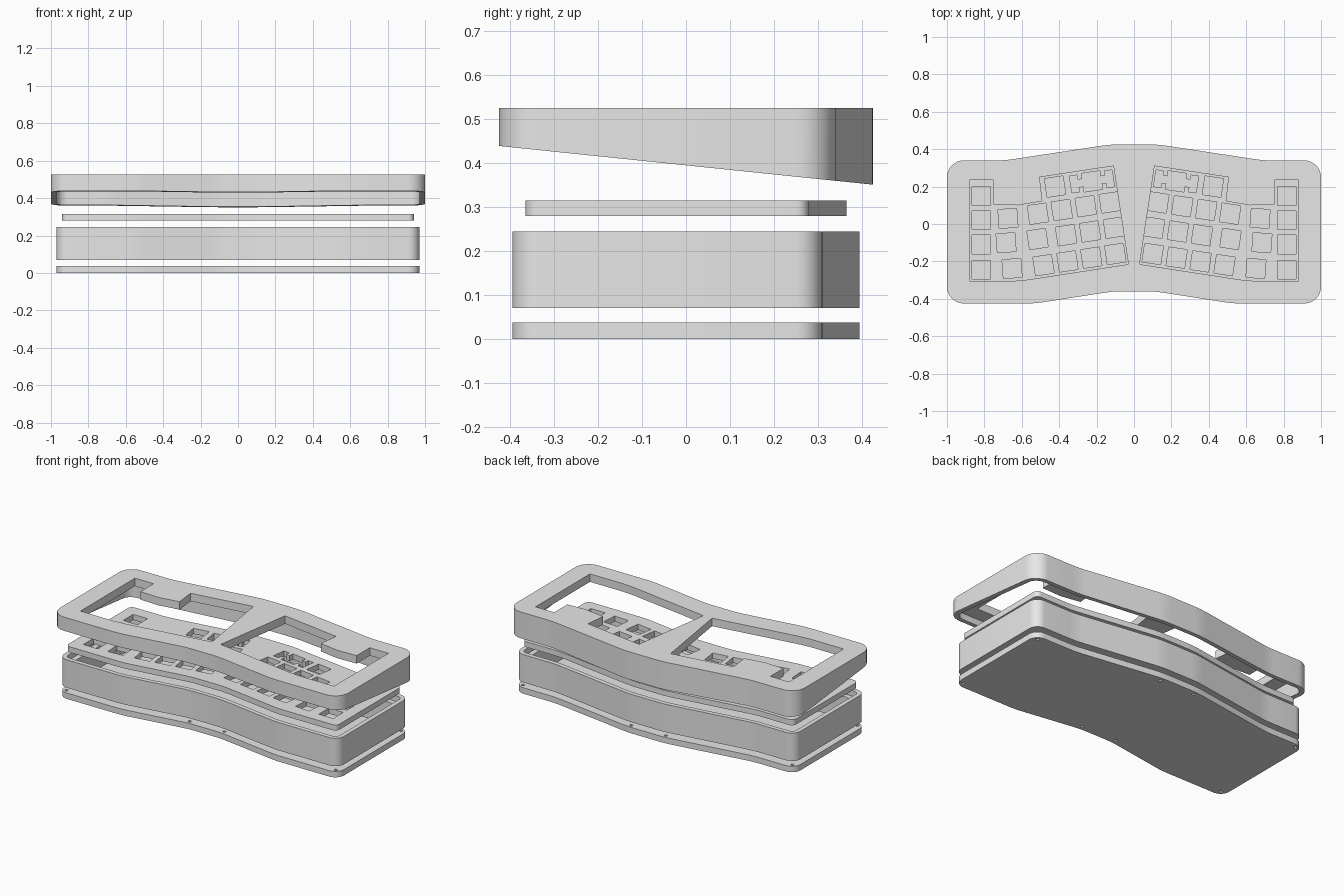
import bpy, bmesh, math
from mathutils import Vector, Matrix

cube = bpy.data.objects.get("Cube")
if cube:
    bpy.data.objects.remove(cube, do_unlink=True)

grey = bpy.data.materials.new("light_grey")
grey.use_nodes = True
grey.diffuse_color = (0.8, 0.8, 0.8, 1)
grey.node_tree.nodes["Principled BSDF"].inputs["Base Color"].default_value = (0.8, 0.8, 0.8, 1)

# Right half of the case outline, front to back: x, y, fillet radius
HALF = [(0.11, -0.36, 0.6), (0.53, -0.425, 0.6), (1.0, -0.425, 0.09),
        (1.0, 0.34, 0.09), (0.69, 0.34, 0.6), (0.13, 0.425, 0.6)]


def mirror(points):
    return [(-x, y) for x, y in points]


def outline(inset):
    """Rounded case outline, shrunk by inset."""
    ring = HALF + [(-x, y, r) for x, y, r in reversed(HALF)]
    pts = [Vector(p[:2]) for p in ring]
    n = len(pts)
    moved = []
    for i, p in enumerate(pts):
        a = (p - pts[i - 1]).normalized()
        b = (pts[(i + 1) % n] - p).normalized()
        na, nb = Vector((-a.y, a.x)), Vector((-b.y, b.x))
        moved.append(p + (na + nb) * inset / (1 + na.dot(nb)))
    result = []
    for i, p in enumerate(moved):
        a = (p - moved[i - 1]).normalized()
        b = (moved[(i + 1) % n] - p).normalized()
        radius = ring[i][2]
        if radius < 0.1:
            radius = max(radius - inset, 0.03)
        turn = a.angle_signed(b) * -1
        start = p - a * radius * math.tan(abs(turn) / 2)
        side = Vector((-a.y, a.x)) * math.copysign(1, turn)
        centre = start + side * radius
        for k in range(9):
            rot = Matrix.Rotation(turn * k / 8, 2)
            result.append(tuple(centre + rot @ (start - centre)))
    return result


def slab(name, loops, z0, z1):
    """Flat panel from an outer loop and hole loops."""
    curve = bpy.data.curves.new(name + "_profile", "CURVE")
    curve.dimensions = "2D"
    curve.fill_mode = "BOTH"
    curve.extrude = (z1 - z0) / 2
    for loop in loops:
        spline = curve.splines.new("POLY")
        spline.points.add(len(loop) - 1)
        for point, (x, y) in zip(spline.points, loop):
            point.co = (x, y, 0, 1)
        spline.use_cyclic_u = True
    temp = bpy.data.objects.new(name + "_profile", curve)
    bpy.context.collection.objects.link(temp)
    graph = bpy.context.evaluated_depsgraph_get()
    mesh = bpy.data.meshes.new_from_object(temp.evaluated_get(graph))
    bpy.data.objects.remove(temp, do_unlink=True)
    bpy.data.curves.remove(curve)
    mesh.name = name
    bm = bmesh.new()
    bm.from_mesh(mesh)
    bmesh.ops.translate(bm, verts=bm.verts, vec=(0, 0, (z0 + z1) / 2))
    bmesh.ops.remove_doubles(bm, verts=bm.verts, dist=1e-5)
    bmesh.ops.recalc_face_normals(bm, faces=bm.faces)
    bm.to_mesh(mesh)
    bm.free()
    mesh.materials.clear()
    mesh.materials.append(grey)
    obj = bpy.data.objects.new(name, mesh)
    bpy.context.collection.objects.link(obj)
    return obj


def select(obj):
    bpy.ops.object.select_all(action="DESELECT")
    obj.select_set(True)
    bpy.context.view_layer.objects.active = obj


def carve(obj, inset, z0, z1):
    """Cut a recess shaped like the inset outline."""
    cutter = slab("recess_cutter", [outline(inset)], z0, z1)
    cutter.hide_render = True
    mod = obj.modifiers.new("recess", "BOOLEAN")
    mod.operation = "DIFFERENCE"
    mod.solver = "EXACT"
    mod.object = cutter
    select(obj)
    bpy.ops.object.modifier_apply(modifier=mod.name)
    bpy.data.objects.remove(cutter, do_unlink=True)


def placed(shape, x, y, degrees):
    rot = Matrix.Rotation(math.radians(degrees), 2)
    return [tuple(rot @ Vector(p) + Vector((x, y))) for p in shape]


# Bottom plate with screw holes
dot = [(0.01 * math.cos(k * math.pi / 6), 0.01 * math.sin(k * math.pi / 6)) for k in range(12)]
screws = [placed(dot, s * x, y, 0) for s in (1, -1)
          for x, y in ((0.935, -0.365), (0.12, -0.305), (0.935, 0.28), (0.12, 0.37))]
bottom_plate = slab("bottom_plate", [outline(0.03)] + screws, 0, 0.037)

# Hollow middle frame with a ledge for the switch plate
middle_frame = slab("middle_frame", [outline(0.03), outline(0.09)], 0.07, 0.245)
carve(middle_frame, 0.058, 0.21, 0.3)

# Switch plate with key cut-outs
K = 0.05
square = [(-K, -K), (K, -K), (K, K), (-K, K)]
quarter = [(K, K), (K, 0.02), (0.075, 0.02), (0.075, 0.045), (0.115, 0.045)]
upper = quarter + [(x, -y) for x, y in reversed(quarter)]
wide = upper + [(-x, -y) for x, y in upper]
TILT = -8.5
keys = [placed(square, 0.817, y, 0) for y in (0.15, 0.02, -0.11, -0.245)]
keys += [placed(square, x, y, -4) for x, y in ((0.674, 0.03), (0.684, -0.1), (0.652, -0.238))]
for x, y, extra in ((0.13, 0.115, 0), (0.107, -0.02, 0.025), (0.1, -0.16, 0)):
    for i in range(4):
        keys.append(placed(square, x + 0.128 * i + (extra if i == 3 else 0), y - 0.02 * i, TILT))
keys.append(placed(square, 0.422, 0.2, TILT))
keys.append(placed(wide, 0.225, 0.228, TILT))
switch_plate = slab("switch_plate", [outline(0.06)] + keys + [mirror(k) for k in keys], 0.28, 0.315)

# Top bezel: two key openings, sloped underside, recess below
opening = [(0.88, 0.235), (0.75, 0.235), (0.75, 0.105), (0.62, 0.1), (0.49, 0.122),
           (0.505, 0.25), (0.11, 0.31), (0.03, -0.215), (0.57, -0.298), (0.65, -0.305),
           (0.88, -0.305)]
top_bezel = slab("top_bezel", [outline(0), opening, mirror(opening)], 0.35, 0.525)
for v in top_bezel.data.vertices:
    if v.co.z < 0.45:
        v.co.z = 0.395 - 0.1035 * v.co.y
carve(top_bezel, 0.03, 0.2, 0.475)

for part in (bottom_plate, middle_frame, switch_plate, top_bezel):
    select(part)
    bpy.ops.object.shade_smooth_by_angle(angle=math.radians(30))
